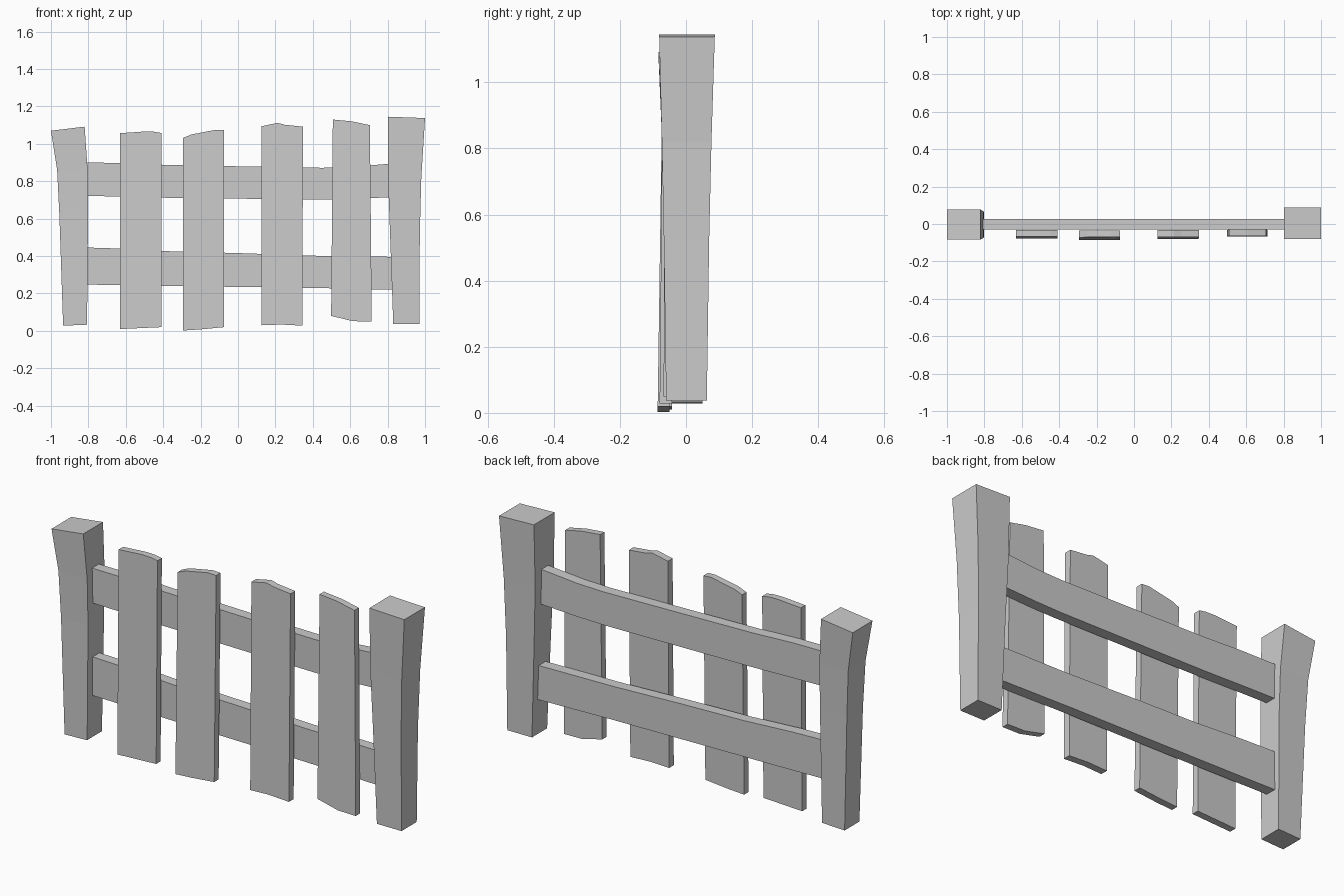
import bpy


def make(name, verts, faces):
    me = bpy.data.meshes.new(name)
    me.from_pydata(verts, [], faces)
    me.validate()
    ob = bpy.data.objects.new(name, me)
    bpy.context.collection.objects.link(ob)
    return ob


def loft(name, rings):
    """Skin four-cornered rings into a closed bar."""
    verts = [p for r in rings for p in r]
    n = len(rings)
    faces = [(3, 2, 1, 0), tuple(4 * (n - 1) + k for k in range(4))]
    for i in range(n - 1):
        for k in range(4):
            a, b = 4 * i + k, 4 * i + (k + 1) % 4
            faces.append((a, b, b + 4, a + 4))
    return make(name, verts, faces)


def post(name, rows):
    # row: left x, left z, right x, right z, front y, back y
    loft(name, [[(xl, f, zl), (xr, f, zr), (xr, b, zr), (xl, b, zl)]
                for xl, zl, xr, zr, f, b in rows])


def rail(name, rows):
    # row: x, bottom z, top z
    loft(name, [[(x, -0.03, lo), (x, 0.026, lo), (x, 0.026, hi), (x, -0.03, hi)]
                for x, lo, hi in rows])


def picket(name, outline, y_bottom, y_top, thick):
    # front outline, counter-clockwise, sheared so the board leans
    n = len(outline)
    front = [(x, y_bottom + (y_top - y_bottom) * z / 1.1, z) for x, z in outline]
    back = [(x, y + thick, z) for x, y, z in front]
    faces = [tuple(range(n)), tuple(reversed(range(n, 2 * n)))]
    faces += [(i, i + n, (i + 1) % n + n, (i + 1) % n) for i in range(n)]
    make(name, front + back, faces)


# Flared end posts
post("left_post", [
    (-0.935, 0.028, -0.807, 0.033, -0.07, 0.05),
    (-0.955, 0.62, -0.802, 0.62, -0.07, 0.06),
    (-0.967, 0.86, -0.804, 0.86, -0.074, 0.067),
    (-1.0, 1.07, -0.82, 1.092, -0.083, 0.077)])
post("right_post", [
    (0.83, 0.038, 0.97, 0.038, -0.06, 0.063),
    (0.813, 0.52, 0.972, 0.52, -0.067, 0.07),
    (0.802, 0.82, 0.98, 0.82, -0.073, 0.077),
    (0.802, 1.145, 1.0, 1.138, -0.081, 0.087)])

# Sagging horizontal rails
rail("upper_rail", [
    (-0.82, 0.722, 0.9), (-0.62, 0.718, 0.898), (-0.4, 0.712, 0.888),
    (0.0, 0.707, 0.88), (0.45, 0.702, 0.872), (0.6, 0.705, 0.876),
    (0.825, 0.715, 0.895)])
rail("lower_rail", [
    (-0.82, 0.248, 0.446), (-0.62, 0.244, 0.44), (-0.35, 0.24, 0.425),
    (0.0, 0.235, 0.416), (0.4, 0.23, 0.402), (0.825, 0.22, 0.396)])

# Rough-cut upright pickets
picket("picket_1", [
    (-0.63, 0.01), (-0.41, 0.02), (-0.41, 1.058), (-0.45, 1.065),
    (-0.5, 1.066), (-0.63, 1.057)], -0.078, -0.067, 0.036)
picket("picket_2", [
    (-0.295, 0.002), (-0.2, 0.008), (-0.075, 0.02), (-0.075, 1.073),
    (-0.12, 1.075), (-0.25, 1.05), (-0.293, 1.032)], -0.086, -0.07, 0.036)
picket("picket_3", [
    (0.125, 0.03), (0.23, 0.034), (0.345, 0.028), (0.347, 1.092),
    (0.25, 1.102), (0.212, 1.112), (0.125, 1.094)], -0.08, -0.07, 0.038)
picket("picket_4", [
    (0.498, 0.08), (0.615, 0.052), (0.715, 0.05), (0.71, 0.6), (0.705, 1.1),
    (0.61, 1.12), (0.507, 1.13)], -0.068, -0.063, 0.035)
